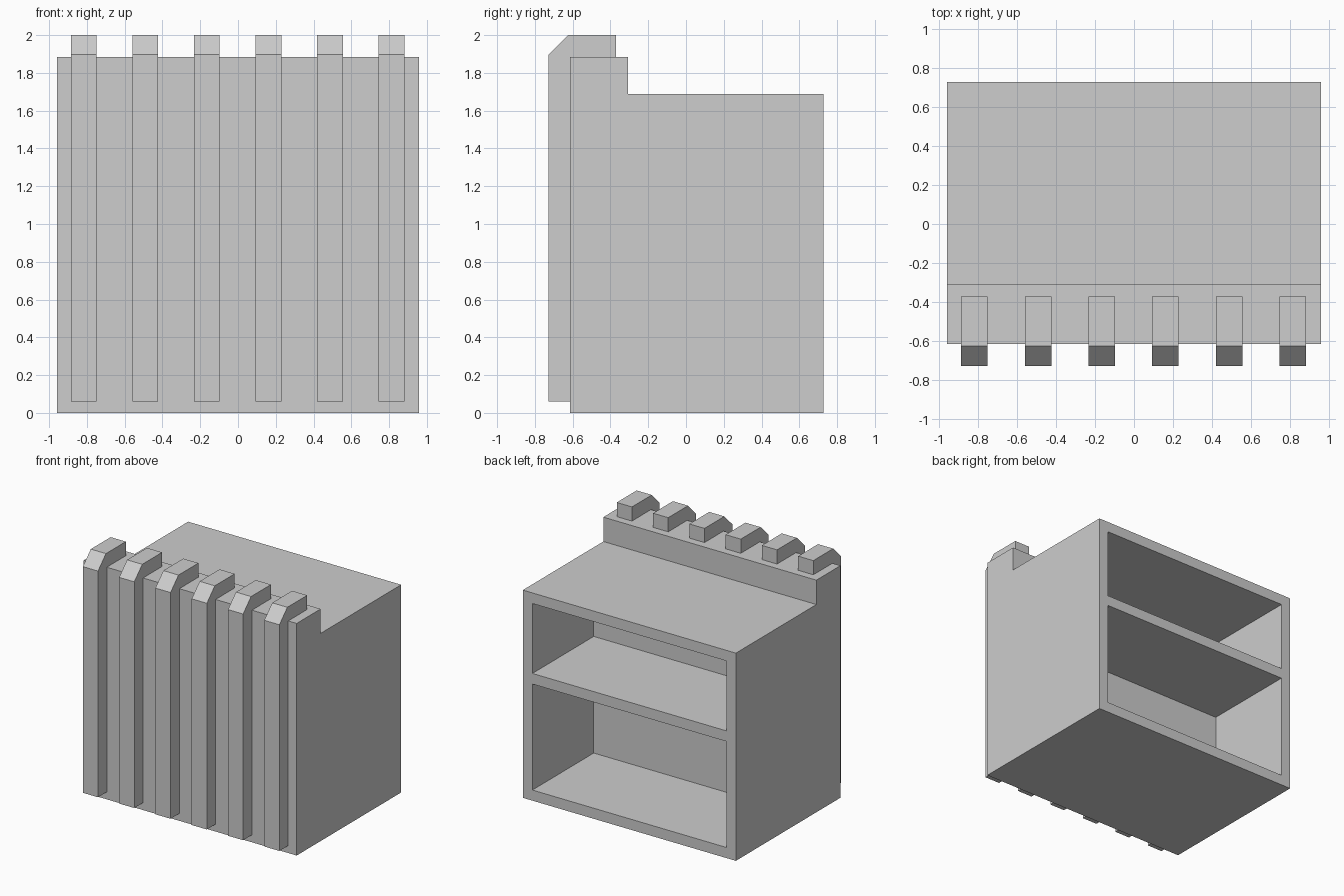
import bpy
import bmesh

default_cube = bpy.data.objects.get("Cube")
if default_cube:
    bpy.data.objects.remove(default_cube, do_unlink=True)

# Single plain grey
GREY = (0.61, 0.61, 0.61, 1.0)
grey = bpy.data.materials.new("plain_grey")
grey.use_nodes = True
grey.diffuse_color = GREY
grey.node_tree.nodes["Principled BSDF"].inputs["Base Color"].default_value = GREY


def extrude_profile(name, profile, x_min, x_max):
    """Extrude a closed (y, z) outline along x."""
    bm = bmesh.new()
    face = bm.faces.new([bm.verts.new((x_min, y, z)) for y, z in profile])
    result = bmesh.ops.extrude_face_region(bm, geom=[face])
    moved = [v for v in result["geom"] if isinstance(v, bmesh.types.BMVert)]
    bmesh.ops.translate(bm, verts=moved, vec=(x_max - x_min, 0, 0))
    bmesh.ops.recalc_face_normals(bm, faces=bm.faces)
    mesh = bpy.data.meshes.new(name)
    bm.to_mesh(mesh)
    bm.free()
    mesh.materials.append(grey)
    obj = bpy.data.objects.new(name, mesh)
    bpy.context.collection.objects.link(obj)
    return obj


HALF_WIDTH = 0.957
FRONT, BACK = -0.614, 0.727
LEDGE_BACK = -0.306
TOP, LEDGE_TOP = 1.687, 1.885

# Cabinet body with the raised ledge along its front
cabinet = extrude_profile("cabinet_body", [
    (FRONT, 0), (BACK, 0), (BACK, TOP), (LEDGE_BACK, TOP),
    (LEDGE_BACK, LEDGE_TOP), (FRONT, LEDGE_TOP)], -HALF_WIDTH, HALF_WIDTH)

# Two shelf compartments open to the back
WALL = 0.086
SHELF_DEPTH_Y = -0.06
for label, low, high in (("lower", WALL, 0.947), ("upper", 1.033, TOP - WALL)):
    cutter = extrude_profile(label + "_compartment_cutter", [
        (SHELF_DEPTH_Y, low), (BACK + 0.1, low),
        (BACK + 0.1, high), (SHELF_DEPTH_Y, high)],
        WALL - HALF_WIDTH, HALF_WIDTH - WALL)
    cutter.hide_render = True
    cut = cabinet.modifiers.new(label + "_compartment", "BOOLEAN")
    cut.operation = "DIFFERENCE"
    cut.solver = "EXACT"
    cut.object = cutter
    bpy.context.view_layer.objects.active = cabinet
    bpy.ops.object.modifier_apply(modifier=cut.name)
    bpy.data.objects.remove(cutter, do_unlink=True)

# Six chamfered slats that hook over the ledge
SLATS, PITCH, SLAT_HALF = 6, 0.326, 0.068
SLAT_FRONT, HOOK_BACK = -0.727, -0.37
slat_profile = [
    (SLAT_FRONT, 0.06), (FRONT, 0.06), (FRONT, LEDGE_TOP), (HOOK_BACK, LEDGE_TOP),
    (HOOK_BACK, 2.0), (-0.625, 2.0), (SLAT_FRONT, 1.897)]
for i in range(SLATS):
    x = (i - (SLATS - 1) / 2) * PITCH - 0.002
    extrude_profile(f"front_slat_{i + 1}", slat_profile, x - SLAT_HALF, x + SLAT_HALF)
